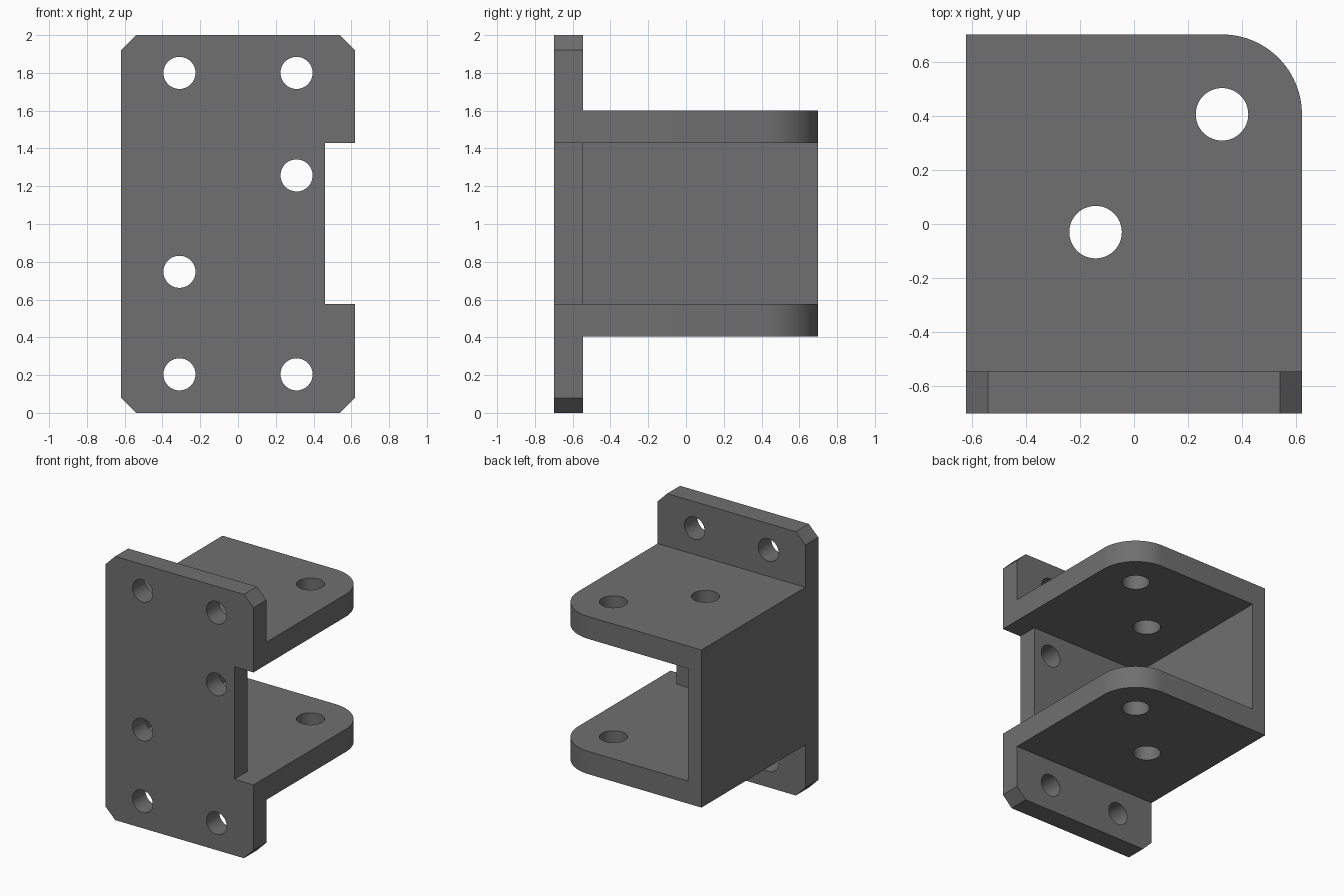
import bpy, bmesh, math

if "Cube" in bpy.data.objects:
    bpy.data.objects.remove(bpy.data.objects["Cube"])

W, D = 0.62, 0.70            # half width, half depth
PLATE_BACK = -0.545          # rear face of the mounting plate

grey = bpy.data.materials.new("dark grey metal")
grey.diffuse_color = (0.16, 0.16, 0.16, 1)
grey.use_nodes = True
grey.node_tree.nodes["Principled BSDF"].inputs["Base Color"].default_value = grey.diffuse_color


def prism(name, outline, lo, hi, axis="z"):
    """Extrude a closed outline, (x, y) along z or (x, z) along y."""
    place = (lambda a, b, h: (a, b, h)) if axis == "z" else (lambda a, b, h: (a, h, b))
    bm = bmesh.new()
    low = [bm.verts.new(place(a, b, lo)) for a, b in outline]
    high = [bm.verts.new(place(a, b, hi)) for a, b in outline]
    bm.faces.new(low)
    bm.faces.new(high)
    for i in range(len(low)):
        j = (i + 1) % len(low)
        bm.faces.new((low[i], low[j], high[j], high[i]))
    bmesh.ops.recalc_face_normals(bm, faces=bm.faces)
    mesh = bpy.data.meshes.new(name)
    bm.to_mesh(mesh)
    bm.free()
    mesh.materials.append(grey)
    ob = bpy.data.objects.new(name, mesh)
    bpy.context.collection.objects.link(ob)
    return ob


def arc(cx, cy, r, start, end, n):
    return [(cx + r * math.cos(t), cy + r * math.sin(t))
            for t in (math.radians(start + (end - start) * i / n) for i in range(n + 1))]


def circle(cx, cy, r, n=48):
    return arc(cx, cy, r, 0, 360, n)[:-1]


def combine(target, other, operation):
    mod = target.modifiers.new(operation, "BOOLEAN")
    mod.operation, mod.solver, mod.object = operation, "EXACT", other
    bpy.context.view_layer.objects.active = target
    bpy.ops.object.modifier_apply(modifier=mod.name)
    bpy.data.objects.remove(other)


# Mounting plate with chamfered corners
c = 0.08
bracket = prism("mounting_bracket", [
    (-W + c, 0), (W - c, 0), (W, c), (W, 2 - c),
    (W - c, 2), (-W + c, 2), (-W, 2 - c), (-W, c)], -D, PLATE_BACK, "y")

# Body behind the plate, one rear corner rounded
r = 0.295
body = prism("body", [(-W, -0.62), (W, -0.62)]
             + arc(W - r, D - r, r, 0, 90, 24) + [(-W, D)], 0.405, 1.60)
combine(bracket, body, "UNION")

# Hollow between the shelves, running out through the notch in the plate
hollow = prism("hollow", [(-0.505, PLATE_BACK), (0.46, PLATE_BACK), (0.46, -1),
                          (1, -1), (1, 1), (-0.505, 1)], 0.577, 1.43)
combine(bracket, hollow, "DIFFERENCE")

# Screw holes through the plate
for x, z in [(-0.31, 1.8), (0.31, 1.8), (0.31, 1.257),
             (-0.31, 0.747), (-0.31, 0.204), (0.31, 0.204)]:
    combine(bracket, prism("screw_hole", circle(x, z, 0.085), -0.8, -0.5, "y"), "DIFFERENCE")

# Pin holes through both shelves
for x, y in [(0.325, 0.405), (-0.142, -0.03)]:
    combine(bracket, prism("pin_hole", circle(x, y, 0.097), 0.2, 1.8), "DIFFERENCE")

bpy.ops.object.select_all(action="DESELECT")
bracket.select_set(True)
bpy.context.view_layer.objects.active = bracket
bpy.ops.object.shade_smooth_by_angle(angle=math.radians(30))
